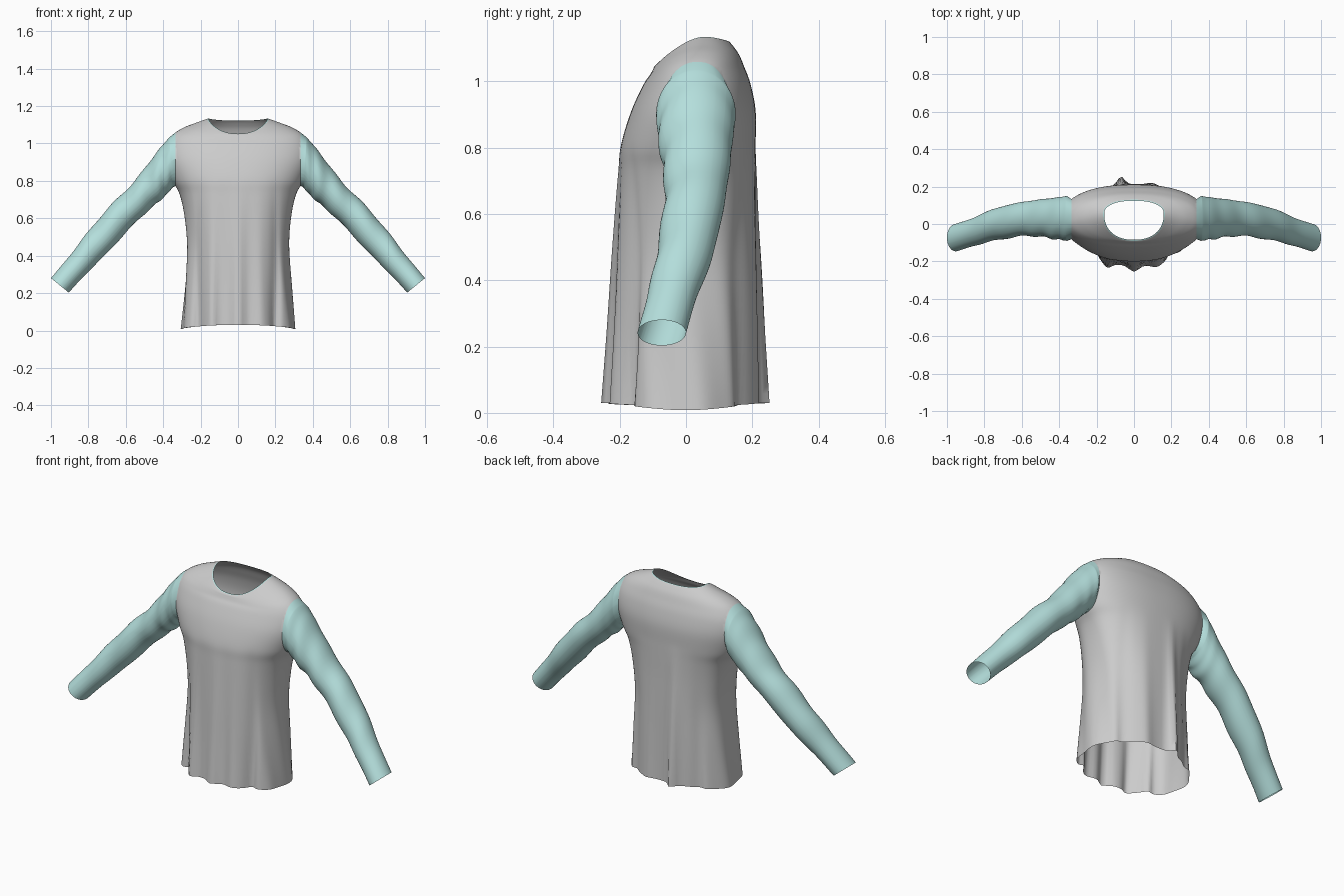
import bpy, bmesh, math

cube = bpy.data.objects.get("Cube")
if cube:
    bpy.data.objects.remove(cube)

SEGMENTS = 112
SEAM_X = 0.335


def material(name, colour):
    m = bpy.data.materials.new(name)
    m.use_nodes = True
    m.diffuse_color = (*colour, 1)
    m.node_tree.nodes["Principled BSDF"].inputs["Base Color"].default_value = (*colour, 1)
    return m


def smooth_rows(rows, steps):
    """Resample control rows with a Catmull-Rom spline."""
    out = []
    for i in range(len(rows) - 1):
        a, b, c, d = (rows[max(0, min(len(rows) - 1, i + k))] for k in (-1, 0, 1, 2))
        for s in range(steps):
            t = s / steps
            out.append([0.5 * (2 * q + (r - p) * t + (2 * p - 5 * q + 4 * r - u) * t * t
                               + (3 * q - p - 3 * r + u) * t ** 3)
                        for p, q, r, u in zip(a, b, c, d)])
    return out + [list(rows[-1])]


def power(v, e):
    return math.copysign(abs(v) ** e, v)


def skin(bm, lower, upper, index):
    n = len(lower)
    for i in range(n):
        j = (i + 1) % n
        f = bm.faces.new((lower[i], lower[j], upper[j], upper[i]))
        f.material_index = index


# Hanging folds: centre x, outward height, width
FRONT_FOLDS = [(0, .035, .035), (-.14, .03, .03), (.12, .02, .04),
               (-.215, -.03, .022), (.2, -.03, .022)]
BACK_FOLDS = [(-.07, .045, .028), (.1, .015, .04), (.2, -.02, .03), (-.19, -.02, .03)]


def torso_point(row, angle):
    half, front, back, mid, z_front, z_side, z_back = row
    c, s = math.cos(angle), math.sin(angle)
    x = half * power(c, .87)
    reach, z_end = (back - mid, z_back) if s > 0 else (mid - front, z_front)
    y = mid + reach * power(s, .87)
    z = z_side + (z_end - z_side) * abs(s) ** 1.5
    fade = max(0, 1 - z / .82)
    folds = BACK_FOLDS if s > 0 else FRONT_FOLDS
    push = sum(h * math.exp(-((x - x0) / w) ** 2) for x0, h, w in folds)
    y += push * fade * (1 if s > 0 else -1) * min(1, abs(s) * 2)
    x += .006 * fade * math.sin(9 * angle + 6 * z) * c
    return x, y, z


# Torso rows: half width, front y, back y, side y, then z at front, side and back
TORSO = [
    (.303, -.222, .213, .00, .03, .008, .03),
    (.285, -.215, .213, .00, .24, .23, .24),
    (.272, -.210, .212, .00, .45, .45, .45),
    (.285, -.205, .210, .01, .61, .61, .61),
    (.312, -.200, .210, .02, .73, .73, .73),
    (.350, -.195, .210, .03, .81, .80, .81),
    (.385, -.165, .210, .03, .91, .90, .91),
    (.385, -.128, .195, .03, .99, .98, .99),
    (.350, -.108, .175, .03, 1.02, 1.045, 1.045),
    (.290, -.100, .160, .04, 1.035, 1.085, 1.08),
    (.220, -.095, .143, .05, 1.045, 1.112, 1.105),
    (.165, -.090, .130, .055, 1.05, 1.132, 1.12),
]
bm = bmesh.new()
rows = smooth_rows(TORSO, 5)
rings = [[bm.verts.new(torso_point(r, math.tau * i / SEGMENTS)) for i in range(SEGMENTS)]
         for r in rows]
for a, b in zip(rings, rings[1:]):
    skin(bm, a, b, 0)

# Thin neck binding
edge = rows[-1]
binding = [edge[0] - .006, edge[1] + .006, edge[2] - .006] + [edge[3]] + [z + .002 for z in edge[4:]]
skin(bm, rings[-1], [bm.verts.new(torso_point(binding, math.tau * i / SEGMENTS))
                     for i in range(SEGMENTS)], 1)

# Sleeve rows: top x and z, bottom x and z, centre y, half depth
SLEEVE = [
    (.365, 1.035, .35, .765, .03, .12),
    (.405, .99, .375, .735, .03, .115),
    (.475, .90, .41, .70, .03, .108),
    (.565, .785, .47, .65, .032, .097),
    (.68, .67, .57, .555, .022, .09),
    (.80, .53, .70, .415, -.005, .084),
    (.90, .40, .81, .305, -.042, .074),
    (1.0, .28, .905, .203, -.073, .073),
]
for side in (1, -1):
    # Open the armhole with a flat cut
    geom = bm.verts[:] + bm.edges[:] + bm.faces[:]
    cut = bmesh.ops.bisect_plane(bm, geom=geom, plane_co=(side * SEAM_X, 0, 0),
                                 plane_no=(side, 0, 0), clear_outer=True)["geom_cut"]
    hole = [v for v in cut if isinstance(v, bmesh.types.BMVert)]
    bmesh.ops.remove_doubles(bm, verts=hole, dist=.002)
    hole = [v for v in hole if v.is_valid]
    zs, ys = [v.co.z for v in hole], [v.co.y for v in hole]
    zc, zh = (max(zs) + min(zs)) / 2, (max(zs) - min(zs)) / 2
    yc, yh = (max(ys) + min(ys)) / 2, (max(ys) - min(ys)) / 2

    def turn(v):
        return math.atan2((v.co.y - yc) / yh, (v.co.z - zc) / zh)

    # Carry the armhole loop down the arm
    hole.sort(key=turn)
    angles = [turn(v) for v in hole]
    previous = hole
    sleeve = smooth_rows(SLEEVE, 6)
    for k, (tx, tz, bx, bz, cy, depth) in enumerate(sleeve):
        t = k / (len(sleeve) - 1)
        ring = []
        for a in angles:
            wrinkle = 1 + .05 * math.sin(math.pi * t) * math.sin(34 * t + 2 * math.sin(a + 1)) \
                * (.6 - .4 * math.sin(a))
            c, s = math.cos(a) * wrinkle, math.sin(a) * wrinkle
            ring.append(bm.verts.new((side * ((tx + bx) / 2 + (tx - bx) / 2 * c),
                                      cy + depth * s,
                                      (tz + bz) / 2 + (tz - bz) / 2 * c)))
        skin(bm, previous, ring, 1)
        previous = ring

bmesh.ops.recalc_face_normals(bm, faces=bm.faces[:])
mesh = bpy.data.meshes.new("shirt")
bm.to_mesh(mesh)
bm.free()
mesh.materials.append(material("grey cloth", (.60, .60, .60)))
mesh.materials.append(material("pale teal cloth", (.46, .74, .72)))
shirt = bpy.data.objects.new("long_sleeved_shirt", mesh)
bpy.context.collection.objects.link(shirt)
bpy.context.view_layer.objects.active = shirt
shirt.select_set(True)
bpy.ops.object.shade_smooth_by_angle(angle=math.radians(60))
